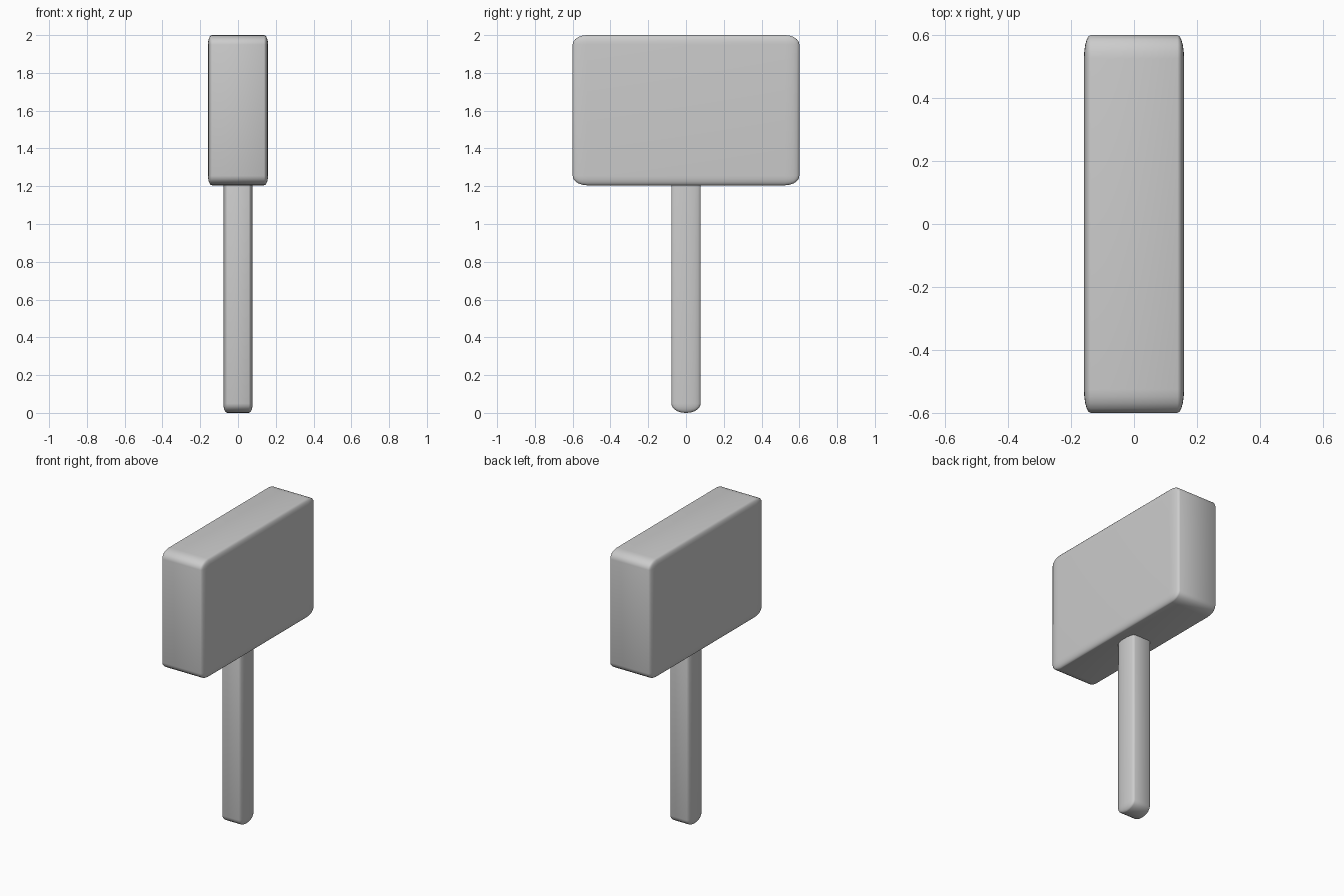
import bpy, bmesh
from mathutils import Vector

if "Cube" in bpy.data.objects:
    bpy.data.objects.remove(bpy.data.objects["Cube"])

# Rounding radius per axis (edges are elliptical: wide in y, tight in x)
RADII = Vector((0.021, 0.075, 0.05))


def rounded_block(name, size, centre):
    """Box with elliptical rounded edges: bevel evenly, then stretch."""
    bm = bmesh.new()
    bmesh.ops.create_cube(bm, size=1)
    for v in bm.verts:
        v.co = Vector(c * s / r for c, s, r in zip(v.co, size, RADII))
    bmesh.ops.bevel(bm, geom=bm.edges[:], offset=1.0, offset_type='OFFSET',
                    segments=5, profile=0.5, affect='EDGES', clamp_overlap=True)
    bmesh.ops.scale(bm, vec=RADII, verts=bm.verts)
    bmesh.ops.translate(bm, vec=centre, verts=bm.verts)
    for f in bm.faces:
        f.smooth = True
    mesh = bpy.data.meshes.new(name)
    bm.to_mesh(mesh)
    bm.free()
    obj = bpy.data.objects.new(name, mesh)
    bpy.context.collection.objects.link(obj)
    return obj


# Mallet head
rounded_block("mallet_head", (0.318, 1.2, 0.795), (0, 0, 1.6025))
# Handle, its top end set into the head
rounded_block("handle", (0.156, 0.156, 1.28), (0, 0, 0.64))
